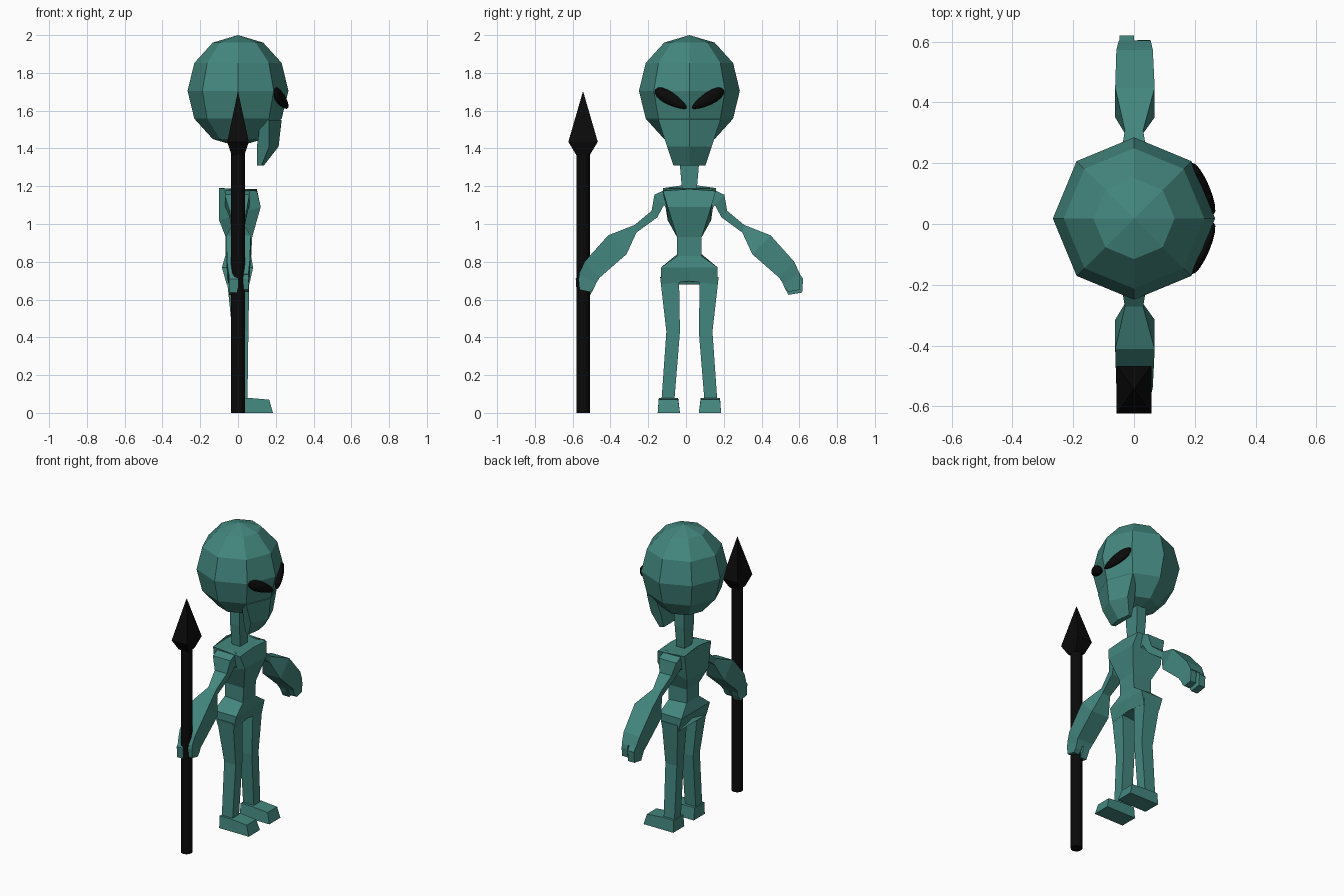
import bpy, bmesh, math
from mathutils import Vector, Matrix

CY = 0.018  # centre line of the body

cube = bpy.data.objects.get("Cube")
if cube:
    bpy.data.objects.remove(cube, do_unlink=True)


def material(name, rgb, rough):
    m = bpy.data.materials.new(name)
    m.use_nodes = True
    m.diffuse_color = (*rgb, 1)
    bsdf = m.node_tree.nodes["Principled BSDF"]
    bsdf.inputs["Base Color"].default_value = (*rgb, 1)
    bsdf.inputs["Roughness"].default_value = rough
    return m


TEAL = material("teal skin", (0.056, 0.24, 0.208), 0.8)
BLACK = material("black", (0.003, 0.003, 0.003), 0.8)


def finish(name, bm, mat):
    bmesh.ops.recalc_face_normals(bm, faces=bm.faces)
    mesh = bpy.data.meshes.new(name)
    bm.to_mesh(mesh)
    bm.free()
    mesh.materials.append(mat)
    obj = bpy.data.objects.new(name, mesh)
    bpy.context.collection.objects.link(obj)
    return obj


def loft(name, sections, mat=TEAL):
    """Skin a row of equal point loops and cap both ends."""
    bm = bmesh.new()
    rings = [[bm.verts.new(p) for p in s] for s in sections]
    n = len(rings[0])
    for a, b in zip(rings, rings[1:]):
        for i in range(n):
            j = (i + 1) % n
            bm.faces.new((a[i], a[j], b[j], b[i]))
    bm.faces.new(rings[0])
    bm.faces.new(rings[-1])
    return finish(name, bm, mat)


def block(s, x0, x1, o0, o1, z):
    """Level rectangle, offset o0..o1 to one side of the centre line."""
    return [(x, CY + s * o, z) for x, o in ((x0, o0), (x1, o0), (x1, o1), (x0, o1))]


def limb(s, x0, x1, outer, inner):
    """Tilted rectangle across a limb between an outer and an inner (offset, z)."""
    return [(x, CY + s * p[0], p[1]) for x, p in
            ((x0, outer), (x1, outer), (x1, inner), (x0, inner))]


# Cranium
bm = bmesh.new()
bmesh.ops.create_uvsphere(bm, u_segments=8, v_segments=6, radius=1)
bmesh.ops.transform(bm, verts=bm.verts, matrix=Matrix.Translation((0, CY, 1.705))
                    @ Matrix.Diagonal((0.267, 0.267, 0.295, 1)))
finish("cranium", bm, TEAL)

# Long face and chin: centre x, side x, back x, half width, z
face = []
for cx, sx, bx, w, z in ((0.231, 0.164, 0.12, 0.164, 1.55),
                         (0.215, 0.165, 0.10, 0.118, 1.41),
                         (0.137, 0.125, 0.10, 0.085, 1.31)):
    face.append([(sx, CY - w, z), (cx, CY, z), (sx, CY + w, z),
                 (bx, CY + w * 0.9, z), (bx, CY, z), (bx, CY - w * 0.9, z)])
loft("face", face)

# Slanted eyes lying on the front panels of the head
for s, side in ((1, "left"), (-1, "right")):
    along = Vector((-0.070, s * 0.165, 0.095)).normalized()
    out = Vector((0.92, s * 0.38, 0))
    out = (out - along * out.dot(along)).normalized()
    up = out.cross(along)
    rot = Matrix((along, up, out)).transposed().to_4x4()
    bm = bmesh.new()
    bmesh.ops.create_uvsphere(bm, u_segments=16, v_segments=8, radius=1)
    for v in bm.verts:
        v.co.y *= 1 + 0.3 * v.co.x  # fuller outer end
    bmesh.ops.transform(bm, verts=bm.verts,
                        matrix=Matrix.Translation((0.227, CY + s * 0.098, 1.662)) @ rot
                        @ Matrix.Diagonal((0.103, 0.034, 0.022, 1)))
    finish(side + "_eye", bm, BLACK)

# Neck
loft("neck", [block(1, -w, w, -d, d, z) for w, d, z in
              ((0.03, 0.038, 1.17), (0.035, 0.052, 1.33), (0.035, 0.052, 1.45))])

# Torso: back x, front x, half width, back z, front z, raise of the middle
torso = []
for xb, xf, w, zb, zf, lift in ((-0.06, 0.06, 0.150, 0.68, 0.68, 0.035),
                                (-0.085, 0.08, 0.150, 0.77, 0.77, 0),
                                (-0.065, 0.07, 0.065, 0.84, 0.83, 0),
                                (-0.065, 0.075, 0.065, 0.93, 0.93, 0),
                                (-0.10, 0.12, 0.115, 1.02, 1.09, 0),
                                (-0.10, 0.10, 0.140, 1.19, 1.175, 0.02)):
    torso.append([(xf, CY - w, zf), (xf, CY, zf + lift / 2), (xf, CY + w, zf),
                  (xb, CY + w, zb), (xb, CY, zb + lift), (xb, CY - w, zb)])
loft("torso", torso)

for s, side in ((1, "left"), (-1, "right")):
    # Leg and foot
    loft(side + "_leg", [block(s, *r) for r in (
        (-0.06, 0.06, 0.055, 0.155, 0.72), (-0.03, 0.055, 0.05, 0.122, 0.43),
        (-0.03, 0.05, 0.08, 0.148, 0.06))])
    loft(side + "_foot", [
        [(x + dx, CY + s * o, z) for dx, o, z in
         ((d, 0.05, 0), (0, 0.06, h), (0, 0.162, h), (d, 0.168, 0))]
        for x, d, h in ((-0.035, 0, 0.08), (0.05, 0, 0.08), (0.165, 0.02, 0.07))])

    # Shoulder, upper arm, forearm and palm in one skin
    loft(side + "_arm", [limb(s, *r) for r in (
        (-0.07, 0.06, (0.12, 1.185), (0.12, 1.08)),
        (-0.07, 0.06, (0.185, 1.155), (0.135, 1.10)),
        (-0.045, 0.045, (0.20, 1.07), (0.17, 1.035)),
        (-0.03, 0.03, (0.29, 0.995), (0.28, 0.955)),
        (-0.062, 0.068, (0.43, 0.94), (0.333, 0.84)),
        (-0.058, 0.062, (0.555, 0.80), (0.476, 0.715)),
        (-0.05, 0.055, (0.585, 0.735), (0.495, 0.685)))])

    # Two thick fingers
    for name, x0, x1, drop in (("back", -0.047, 0.0, 0), ("front", 0.012, 0.055, 0.015)):
        loft(f"{side}_{name}_finger", [
            limb(s, x0, x1, (0.58, 0.74), (0.492, 0.69)),
            limb(s, x0, x1, (0.602 - drop, 0.71), (0.505, 0.66)),
            limb(s, x0, x1, (0.597 - drop, 0.637 + drop), (0.525, 0.625 + drop))])

# Spear shaft
SY = -0.545
bm = bmesh.new()
bmesh.ops.create_cone(bm, cap_ends=True, segments=12, radius1=0.036, radius2=0.036,
                      depth=1.40, matrix=Matrix.Translation((0, SY, 0.70)))
finish("spear_shaft", bm, BLACK)

# Four-sided spear head
loft("spear_head", [
    [(sx * hx, SY + sy * hy, z) for sx, sy in ((-1, -1), (1, -1), (1, 1), (-1, 1))]
    for hx, hy, z in ((0.034, 0.036, 1.365), (0.057, 0.078, 1.435), (0.001, 0.001, 1.70))], BLACK)
